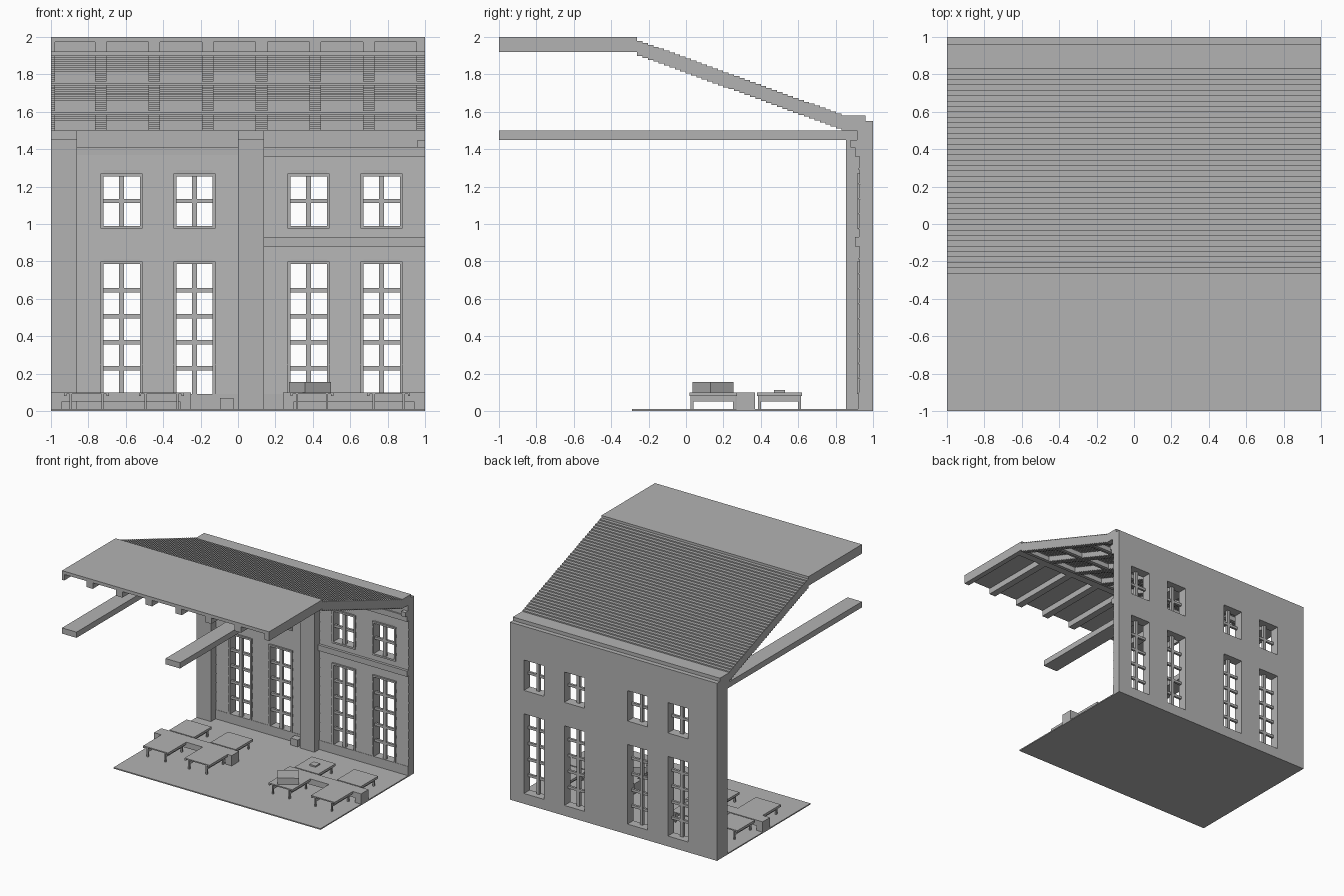
import bpy, bmesh
from mathutils import Matrix

cube = bpy.data.objects.get("Cube")
if cube:
    bpy.data.objects.remove(cube, do_unlink=True)

GREY = (0.45, 0.45, 0.45, 1.0)
mat = bpy.data.materials.new("plain_grey")
mat.use_nodes = True
mat.diffuse_color = GREY
mat.node_tree.nodes["Principled BSDF"].inputs["Base Color"].default_value = GREY


def finish(name, bm):
    bmesh.ops.recalc_face_normals(bm, faces=bm.faces)
    mesh = bpy.data.meshes.new(name)
    bm.to_mesh(mesh)
    bm.free()
    mesh.materials.append(mat)
    obj = bpy.data.objects.new(name, mesh)
    bpy.context.collection.objects.link(obj)
    return obj


def add_prism(bm, profile, x0, x1):
    """Extrude a (y, z) profile along x."""
    a = [bm.verts.new((x0, y, z)) for y, z in profile]
    b = [bm.verts.new((x1, y, z)) for y, z in profile]
    bm.faces.new(a)
    bm.faces.new(b[::-1])
    for i in range(len(a)):
        j = (i + 1) % len(a)
        bm.faces.new((a[i], b[i], b[j], a[j]))


def prisms(name, items):
    bm = bmesh.new()
    for profile, x0, x1 in items:
        add_prism(bm, profile, x0, x1)
    return finish(name, bm)


def boxes(name, items):
    """Each item is x0, x1, y0, y1, z0, z1."""
    return prisms(name, [([(y0, z0), (y1, z0), (y1, z1), (y0, z1)], x0, x1)
                         for x0, x1, y0, y1, z0, z1 in items])


# Floor
boxes("floor", [(-1, 1, -0.29, 1, 0, 0.01)])

# Wall laid out around the window columns
WINDOWS = [(-0.72, -0.525), (-0.33, -0.135), (0.28, 0.475), (0.67, 0.865)]
LOWER, UPPER, TOP = (0.09, 0.785), (0.99, 1.255), 1.55
spans = []
left = -1
for x0, x1 in WINDOWS:
    spans.append((left, x0, 0, TOP))
    spans += [(x0, x1, 0, LOWER[0]), (x0, x1, LOWER[1], UPPER[0]), (x0, x1, UPPER[1], TOP)]
    left = x1
spans.append((left, 1, 0, TOP))
boxes("wall", [(x0, x1, 0.93, 1, z0, z1) for x0, x1, z0, z1 in spans])

# Lapped siding boards, each tapering upward
BOARD = 0.08
boards = []
for x0, x1, z0, z1 in spans:
    for k in range(16):
        b0 = 0.09 + k * BOARD
        b1 = b0 + BOARD
        if b0 >= z0 - 0.02 and b1 <= min(z1, 1.42) + 0.02:
            boards.append(([(0.931, b0), (0.923, b0), (0.929, b1), (0.931, b1)], x0, x1))
prisms("siding", boards)

# Mouldings
boxes("baseboard", [(-1, 1, 0.92, 0.935, 0, 0.09)])
boxes("upper_fascia", [(-1, 1, 0.915, 0.935, 1.41, TOP)])
boxes("storey_bands", [(0.14, 1, 0.903, 0.935, z, z + 0.05) for z in (0.88, 1.36)])
boxes("corner_bracket", [(0.96, 1, 0.88, 0.935, 1.41, 1.45)])

# Windows: trim in front, sash and glazing bars inside the opening
trim, bars = [], []
for x0, x1 in WINDOWS:
    mid = (x0 + x1) / 2
    for (z0, z1), rows, sill in ((LOWER, 5, 0), (UPPER, 2, 0.015)):
        y0, y1 = 0.915, 0.935
        trim += [(x0 - 0.015, x0, y0, y1, z0 - sill, z1 + 0.015),
                 (x1, x1 + 0.015, y0, y1, z0 - sill, z1 + 0.015),
                 (x0, x1, y0, y1, z1, z1 + 0.015)]
        if sill:
            trim.append((x0, x1, y0, y1, z0 - sill, z0))
        bars.append((mid - 0.014, mid + 0.014, 0.925, 0.95, z0, z1))
        for k in range(1, rows):
            z = z0 + (z1 - z0) * k / rows
            bars.append((x0, x1, 0.928, 0.948, z - 0.011, z + 0.011))
boxes("window_trim", trim)
boxes("glazing_bars", bars)

# Pillars and the long tie beams they carry
COLUMNS = [(-1, -0.86), (0, 0.14)]
boxes("pillars", [(a, b, 0.855, 0.935, 0, 1.5) for a, b in COLUMNS])
boxes("tie_beams", [(a, b, -1, 0.88, 1.45, 1.5) for a, b in COLUMNS])
boxes("floor_box", [(-0.095, -0.025, 0.86, 0.93, 0, 0.07)])

# Roof: flat front part and stepped slope
STEPS, BEND, EAVE, DROP = 40, -0.29, 0.86, 0.42
DECK, DEPTH = 0.028, 0.08


def stair(i0, i1, upper, lower):
    """Stepped strip of the slope between two depths below the roof top."""
    def edge(depth):
        pts = []
        for i in range(i0, i1):
            z = 2 - DROP * (i + 1) / STEPS - depth
            if i == 0:
                z = 2 - depth
            for k in (i, i + 1):
                pts.append((BEND + (EAVE - BEND) * k / STEPS, z))
        return pts
    return edge(upper) + edge(lower)[::-1]


rafters = [(-1, -0.978)] + [(-0.765 + 0.2865 * k, -0.703 + 0.2865 * k) for k in range(6)]
rafters.append((0.954, 1))
boxes("flat_roof", [(-1, 1, -1, BEND, 2 - DECK, 2)])
prisms("sloped_roof", [(stair(0, STEPS, 0, DECK), -1, 1)])
boxes("flat_rafters", [(a, b, -1, BEND, 2 - DEPTH, 2 - DECK) for a, b in rafters])
prisms("sloped_rafters", [(stair(0, STEPS, DECK, DEPTH), a, b) for a, b in rafters])
prisms("purlins", [(stair(i, i + 2, DECK, DEPTH), -1, 1) for i in (0, 15, 30)])
boxes("ridge_purlin", [(-1, 1, BEND - 0.06, BEND, 2 - DEPTH, 2 - DECK)])
boxes("wall_plate", [(-1, 1, EAVE, 0.96, 1.5, 1.58)])

# Tables: top, side aprons and four legs
def table(name, x0, x1, y0, y1):
    items = [(x0, x1, y0, y1, 0.09, 0.1)]
    for x in (x0 + 0.03, x1 - 0.04):
        items.append((x, x + 0.01, y0 + 0.02, y1 - 0.02, 0.05, 0.09))
        for y in (y0 + 0.005, y1 - 0.02):
            items.append((x, x + 0.012, y, y + 0.015, 0.01, 0.09))
    items += [(x, x + 0.012, y0, y1, 0.08, 0.09) for x in (x0, x1 - 0.012)]
    boxes(name, items)


for side, xs, rail in (("right", ((-0.93, -0.69), (-0.53, -0.29)), (-1, -0.25)),
                       ("left", ((0.28, 0.51), (0.69, 0.92)), (0.24, 1))):
    for n, (x0, x1) in enumerate(xs):
        table(f"{side}_front_table_{n}", x0, x1, 0.02, 0.27)
        table(f"{side}_back_table_{n}", x0, x1, 0.38, 0.62)
    a, b = rail
    boxes(f"{side}_divider", [(a, b, 0.27, 0.37, 0.05, 0.1),
                              (a, a + 0.06, 0.27, 0.37, 0.01, 0.05),
                              (b - 0.06, b, 0.27, 0.37, 0.01, 0.05)])

# Items on the tables
crate = boxes("table_crate", [(-0.085, 0.085, -0.075, 0.075, 0, 0.055)])
crate.data.transform(Matrix.Translation((0.385, 0.145, 0.1)) @ Matrix.Rotation(0.6, 4, "Z"))
boxes("table_tray", [(0.36, 0.42, 0.47, 0.53, 0.1, 0.112)])
